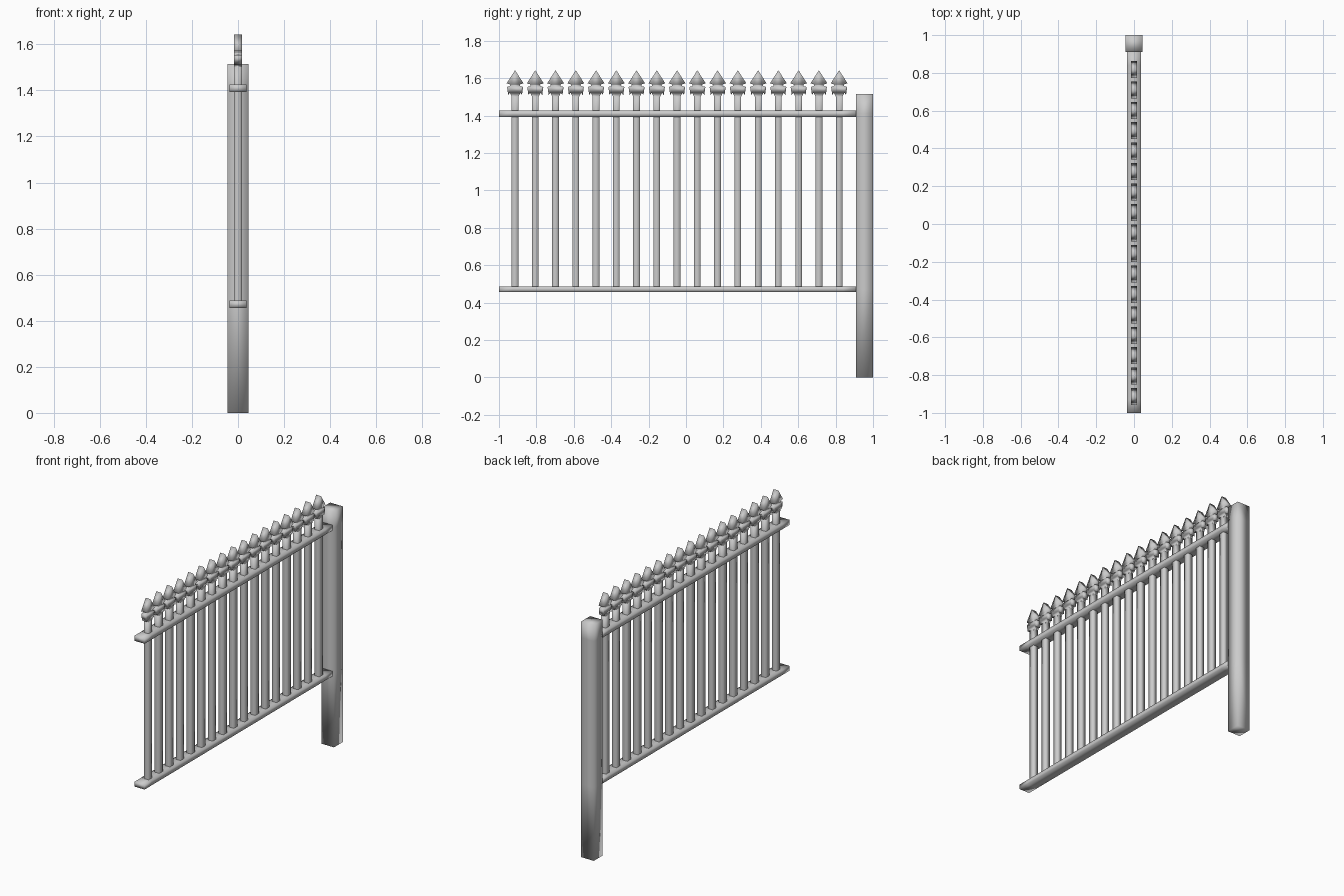
import bpy, bmesh

if "Cube" in bpy.data.objects:
    bpy.data.objects.remove(bpy.data.objects["Cube"])


def extrude_profile(name, pts, depth, cuts=(), open_bottom=False):
    """Closed (y, z) outline extruded along x, with edge loops at cuts, smooth shaded."""
    bm = bmesh.new()
    face = bm.faces.new([bm.verts.new((-depth / 2, y, z)) for y, z in pts])
    ext = bmesh.ops.extrude_face_region(bm, geom=[face])
    moved = [v for v in ext["geom"] if isinstance(v, bmesh.types.BMVert)]
    bmesh.ops.translate(bm, verts=moved, vec=(depth, 0, 0))
    # extrude may leave or drop the source face: make sure the back is closed
    bmesh.ops.holes_fill(bm, edges=[e for e in bm.edges if e.is_boundary])
    bmesh.ops.recalc_face_normals(bm, faces=bm.faces)
    for co, no in cuts:
        bmesh.ops.bisect_plane(bm, geom=bm.verts[:] + bm.edges[:] + bm.faces[:],
                               plane_co=co, plane_no=no)
    if open_bottom:
        low = [f for f in bm.faces if f.normal.z < -0.99]
        bmesh.ops.delete(bm, geom=low, context='FACES_ONLY')
    for f in bm.faces:
        f.smooth = True
    mesh = bpy.data.meshes.new(name)
    bm.to_mesh(mesh)
    bm.free()
    obj = bpy.data.objects.new(name, mesh)
    bpy.context.collection.objects.link(obj)
    return obj


def box(name, half_x, y0, y1, z0, z1, cuts):
    return extrude_profile(name, [(y0, z0), (y1, z0), (y1, z1), (y0, z1)], half_x * 2, cuts)


def at_y(*ys):
    return [((0, y, 0), (0, 1, 0)) for y in ys]


def at_z(*zs):
    return [((0, 0, z), (0, 0, 1)) for z in zs]


# End post, with edge loops level with the rails
box("post", 0.045, 0.91, 1.0, 0.0, 1.515, at_z(0.47, 1.41))

# Horizontal rails, butting into the post
box("lower_rail", 0.036, -1.0, 0.912, 0.456, 0.487, at_y(-0.93, 0.84))
box("upper_rail", 0.036, -1.0, 0.912, 1.393, 1.426, at_y(-0.93, 0.84))

# Half outline of a picket with barbed spear head (half-width, height)
half = [(0.018, 0.47), (0.018, 1.502), (0.028, 1.522), (0.037, 1.51),
        (0.043, 1.553), (0.027, 1.557), (0.025, 1.566), (0.045, 1.572)]
outline = half + [(0, 1.642)] + [(-y, z) for y, z in reversed(half)]

# Row of pickets sharing one mesh, foot hidden inside the lower rail
COUNT, FIRST, STEP = 17, -0.914, 0.1083
picket = extrude_profile("picket", outline, 0.034, at_z(1.41, 1.502, 1.555), True)
picket.location.y = FIRST
for i in range(1, COUNT):
    copy = picket.copy()
    copy.location.y = FIRST + i * STEP
    bpy.context.collection.objects.link(copy)
